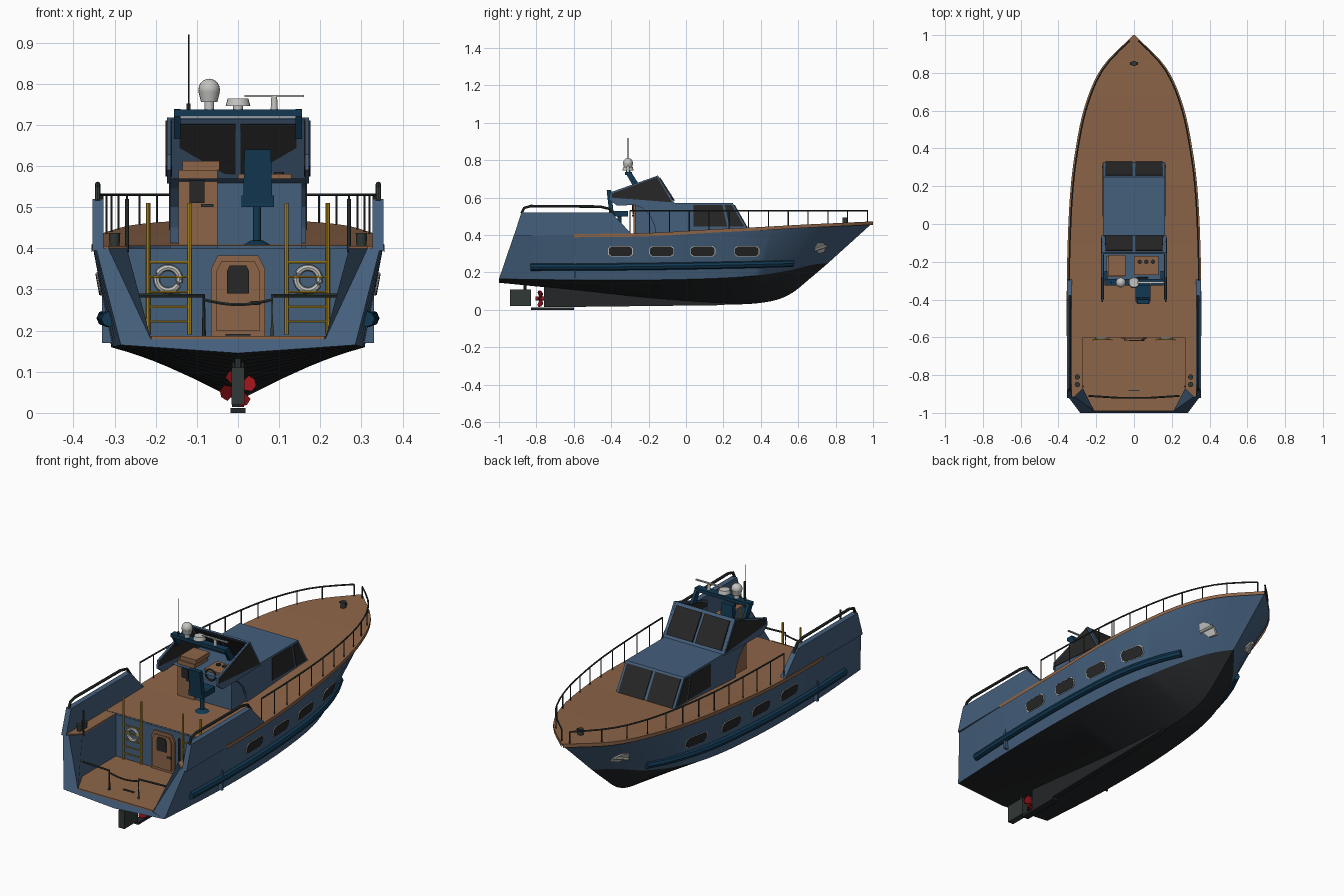
import bpy, bmesh, math
from mathutils import Vector as V, Matrix

if "Cube" in bpy.data.objects:
    bpy.data.objects.remove(bpy.data.objects["Cube"])

def mat(name, c):
    m = bpy.data.materials.new(name)
    m.diffuse_color = (*c, 1)
    m.use_nodes = True
    m.node_tree.nodes["Principled BSDF"].inputs["Base Color"].default_value = m.diffuse_color
    return m
BLUE = mat("hull_blue", (0.058, 0.115, 0.2))
NAVY = mat("navy", (0.006, 0.04, 0.085))
TEAK = mat("teak", (0.27, 0.13, 0.065))
BLACK = mat("bottom_black", (0.017, 0.019, 0.021))
GLASS = mat("dark_glass", (0.02, 0.02, 0.02))
METAL = mat("dark_metal", (0.03, 0.04, 0.036))
GREY = mat("light_grey", (0.55, 0.55, 0.53))
RED = mat("red", (0.3, 0.006, 0.01))
YELLOW = mat("yellow", (0.6, 0.36, 0.02))

def finish(name, bm, mats, smooth=False):
    bmesh.ops.remove_doubles(bm, verts=bm.verts, dist=1e-5)
    bmesh.ops.recalc_face_normals(bm, faces=bm.faces)
    me = bpy.data.meshes.new(name)
    bm.to_mesh(me)
    bm.free()
    for m in (mats if isinstance(mats, list) else [mats]):
        me.materials.append(m)
    o = bpy.data.objects.new(name, me)
    bpy.context.collection.objects.link(o)
    if smooth:
        bpy.ops.object.select_all(action='DESELECT')
        o.select_set(True)
        bpy.context.view_layer.objects.active = o
        bpy.ops.object.shade_smooth_by_angle(angle=math.radians(35))
    return o

def slab(name, pts, off, m):
    """Polygon extruded by a vector."""
    bm = bmesh.new()
    f = bm.faces.new([bm.verts.new(p) for p in pts])
    r = bmesh.ops.extrude_face_region(bm, geom=[f])
    bmesh.ops.translate(bm, vec=V(off), verts=[g for g in r['geom'] if isinstance(g, bmesh.types.BMVert)])
    if f.is_valid and len(bm.faces) == len(pts) + 1:
        bm.faces.new([v for v in f.verts])
    return finish(name, bm, m)

def side(name, yz, x0, x1, m):
    return slab(name, [(x0, y, z) for y, z in yz], (x1 - x0, 0, 0), m)

def box(name, x, y, z, m):
    return slab(name, [(x[0], y[0], z[0]), (x[1], y[0], z[0]), (x[1], y[1], z[0]), (x[0], y[1], z[0])],
                (0, 0, z[1] - z[0]), m)

def cone(name, loc, r1, r2, h, m, n=20):
    bm = bmesh.new()
    bmesh.ops.create_cone(bm, cap_ends=True, segments=n, radius1=r1, radius2=r2, depth=h,
                          matrix=Matrix.Translation(loc))
    return finish(name, bm, m, True)

def tube(name, pts, r, m, n=8):
    """Straight-segment tube through points."""
    pts = [V(p) for p in pts]
    bm = bmesh.new()
    rings = []
    for i, p in enumerate(pts):
        d = (pts[min(i + 1, len(pts) - 1)] - pts[max(i - 1, 0)]).normalized()
        a = d.cross(V((0, 0, 1)) if abs(d.z) < 0.9 else V((1, 0, 0))).normalized()
        b = d.cross(a)
        rings.append([bm.verts.new(p + r * (math.cos(t) * a + math.sin(t) * b))
                      for t in (2 * math.pi * k / n for k in range(n))])
    for q, w in zip(rings, rings[1:]):
        for k in range(n):
            bm.faces.new((q[k], q[(k + 1) % n], w[(k + 1) % n], w[k]))
    bm.faces.new(rings[0])
    bm.faces.new(rings[-1])
    return finish(name, bm, m, True)

# hull stations: keel (y,z), chine (x,y,z), sheer (x,y,z)
ST = [((-1, .145), (.285, -1, .165), (.345, -.92, .40)), ((-.6, .105), (.305, -.6, .16), (.352, -.6, .40)),
      ((-.2, .06), (.305, -.2, .16), (.35, -.2, .405)), ((.2, .03), (.28, .15, .168), (.335, .15, .425)),
      ((.42, .04), (.235, .36, .182), (.305, .4, .437)), ((.55, .08), (.16, .55, .21), (.255, .63, .45)),
      ((.66, .165), (.075, .67, .24), (.165, .83, .459)), ((.76, .25), (0, .76, .25), (0, 1, .467))]
ST = [[V((0, *k)), V(c), V(s)] for k, c, s in ST]
rows = []
for i in range(7):
    for k in range(4):
        t, row = k / 4, []
        for j in range(3):
            b, c = ST[i][j], ST[i + 1][j]
            a = ST[i - 1][j] if i else 2 * b - c
            d = ST[i + 2][j] if i < 6 else 2 * c - b
            row.append(.5 * (2 * b + (c - a) * t + (2 * a - 5 * b + 4 * c - d) * t * t
                             + (3 * b - a - 3 * c + d) * t ** 3))
        rows.append(row)
rows.append(ST[7])

def hull_pt(y, z, off=0, s=1):
    """Point on the topside at height z."""
    ps = [c.lerp(h, (z - c.z) / (h.z - c.z)) for _, c, h in rows]
    for p, q in zip(ps, ps[1:]):
        if p.y <= y <= q.y:
            return V((s * (p.lerp(q, (y - p.y) / (q.y - p.y)).x + off), y, z))
    return V((0, y, z))

def sheer(y):
    for (_, _, p), (_, _, q) in zip(rows, rows[1:]):
        if p.y <= y <= q.y:
            return p.lerp(q, (y - p.y) / (q.y - p.y))
    return rows[-1][2]

# hull shell, open at the stern
bm = bmesh.new()
for s in (1, -1):
    g = [[bm.verts.new((s * p.x, p.y, p.z)) for p in r] for r in rows]
    for a, b in zip(g, g[1:]):
        for j in (0, 1):
            bm.faces.new((a[j], b[j], b[j + 1], a[j + 1])).material_index = 1 - j
finish("hull", bm, [BLUE, BLACK], True)
# main deck with edge
bm = bmesh.new()
g = []
for _, _, p in rows[4:]:
    x = p.x + .004
    g.append([bm.verts.new(c) for c in ((-x, p.y, p.z - .012), (-x, p.y, p.z + .006),
                                        (x, p.y, p.z + .006), (x, p.y, p.z - .012))])
for a, b in zip(g, g[1:]):
    for j in range(3):
        bm.faces.new((a[j], b[j], b[j + 1], a[j + 1]))
finish("main_deck", bm, TEAK)

# cockpit and stern
slab("transom_sill", [(-.285, -1, .165), (0, -1, .145), (.285, -1, .165), (.21, -.99, .18), (-.21, -.99, .18)],
     (0, .008, 0), BLUE)
slab("cockpit_floor", [(-.21, -.99, .175), (.21, -.99, .175), (.27, -.87, .175), (.27, -.6, .175),
                       (-.27, -.6, .175), (-.27, -.87, .175)], (0, 0, .012), TEAK)
box("cockpit_bulkhead", (-.33, .33), (-.6, -.59), (.17, .4), BLUE)
box("floor_hatch_handle", (-.03, .03), (-.885, -.878), (.187, .192), METAL)
for s in (1, -1):
    slab("transom_side", [(s * .285, -1, .165), (s * .345, -.92, .40), (s * .315, -.915, .40), (s * .21, -.99, .175)],
         (0, .006, 0), BLUE)
    slab("stern_flare", [(s * .21, -.99, .175), (s * .315, -.915, .40), (s * .27, -.87, .40), (s * .27, -.87, .175)],
         (s * .004, 0, 0), BLUE)
    box("cockpit_side_wall", (s * .27, s * .276), (-.87, -.6), (.175, .4), BLUE)
    slab("side_ledge", [(s * .27, -.6, .395), (s * .27, -.87, .395), (s * .315, -.912, .395), (s * .34, -.912, .395),
                        (s * .34, -.6, .395)], (0, 0, .01), TEAK)
    side("bulwark", [(-.921, .395), (-.88, .52), (-.4, .52), (-.285, .4)], s * .327, s * .354, BLUE)
    tube("bulwark_rail", [(s * .341, y, z) for y, z in ((-.88, .515), (-.865, .545), (-.83, .555), (-.46, .552),
                                                        (-.41, .54), (-.38, .5))], .007, METAL)
    tube("stern_post", [(s * .27, -.86, .39), (s * .27, -.86, .52)], .005, METAL)
    for dy in (-.02, .02):
        cone("stern_bollard", (s * .3, -.83 + dy, .42), .012, .014, .035, METAL, 12)
    # ladder, lifebuoy, gate
    for x in (.118, .218):
        tube("ladder_rail", [(s * x, -.612, .19), (s * x, -.612, .51)], .005, YELLOW)
    for k in range(5):
        z = .222 + k * .036
        tube("ladder_rung", [(s * .118, -.612, z), (s * .218, -.612, z)], .003, YELLOW, 6)
    ring = [(s * .17 + .028 * math.cos(a), -.606, .325 + .028 * math.sin(a))
            for a in (k * math.pi / 12 for k in range(25))]
    tube("lifebuoy", ring, .008, GREY)
    tube("gate_rail", [(s * .24, -.91, .285), (s * .083, -.92, .285), (s * .083, -.92, .185)], .005, METAL)
    # hull rub rail, portholes, anchor
    n = 16
    tube("rub_rail", [hull_pt(-.83 + 1.4 * k / n, .228 + .02 * (k / n) ** 2, .004, s) for k in range(n + 1)],
         .019, NAVY)
    for y in (-.35, -.13, .09, .325):
        for nm, k, o, m in (("porthole_rim", 1.08, .001, GREY), ("porthole", 1, .003, GLASS)):
            shape = [(a * k, b * k) for a, b in ((-.062, -.014), (-.048, -.026), (.048, -.026), (.062, -.014),
                                                 (.062, .014), (.048, .026), (-.048, .026), (-.062, .014))]
            slab(nm, [hull_pt(y + a, .313 + b, o, s) for a, b in shape], (s * .003, 0, 0), m)
    slab("anchor_plate", [hull_pt(.72 + a, .33 + b, .003, s) for a, b in ((-.03, 0), (-.01, -.03), (.02, -.022),
                          (.03, .01), (.01, .03), (-.02, .025))], (s * .01, 0, 0), GREY)
    tube("anchor_arm", [hull_pt(.69, .32, .016, s), hull_pt(.75, .34, .016, s)], .008, GREY)
    # bow railing
    ys = [-.3 + 1.27 * k / 24 for k in range(25)]
    tube("bow_rail", [(s * max(sheer(y).x - .008, 0), y, .53) for y in ys], .004, METAL, 6)
    for y in ys[::2]:
        p = sheer(y)
        tube("stanchion", [(s * (p.x - .008), y, p.z), (s * (p.x - .008), y, .53)], .0028, METAL, 6)
    # flybridge side screen
    side("flybridge_side", [(-.06, .565), (-.15, .718), (-.405, .628), (-.412, .59), (-.37, .558)],
         s * .163, s * .173, BLUE)
    side("flybridge_side_window", [(-.075, .575), (-.155, .71), (-.395, .622), (-.4, .6)], s * .16, s * .176, GLASS)
    # trunk cabin glass
    side("cabin_side_window", [(.04, .445), (.04, .56), (.195, .56), (.22, .445)], s * .165, s * .168, GLASS)
    side("cabin_front_quarter_window", [(.232, .445), (.207, .56), (.245, .56), (.312, .445)], s * .165, s * .168, GLASS)
    slab("cabin_windscreen", [(s * .008, .329, .432), (s * .152, .329, .432), (s * .152, .256, .56),
                              (s * .008, .256, .56)], (0, .004, .003), GLASS)
    slab("flybridge_windscreen", [(s * .008, -.067, .582), (s * .155, -.067, .582), (s * .15, -.145, .704),
                                  (s * .008, -.145, .704)], (0, .007, .004), GLASS)
    slab("flybridge_windscreen_inside", [(s * .006, -.072, .582), (s * .145, -.072, .59), (s * .14, -.15, .704),
                                         (s * .006, -.15, .704)], (0, -.006, -.003), GLASS)
    # arch legs
    side("arch_leg", [(-.25, .67), (-.285, .665), (-.325, .735), (-.295, .738)], s * .14, s * .155, NAVY)
tube("gate_chain", [(-.083 + .166 * k / 8, -.92, .275 - .012 * math.sin(k * math.pi / 8)) for k in range(9)],
     .004, METAL, 6)

# cockpit door
def arch_door(name, w, z0, z1, y, m):
    c = .25 * w
    slab(name, [(-w, y, z0), (w, y, z0), (w, y, z1 - 2 * c), (w - c, y, z1), (c - w, y, z1), (-w, y, z1 - 2 * c)],
         (0, -.009, 0), m)
arch_door("cockpit_door", .066, .187, .382, -.6, TEAK)
arch_door("cockpit_door_panel", .054, .2, .368, -.607, TEAK)
arch_door("cockpit_door_window", .027, .29, .358, -.611, GLASS)
box("cockpit_door_handle", (.03, .055), (-.62, -.61), (.262, .272), METAL)

# cabin with curved aft cutout
side("cabin", [(-.16, .4), (.338, .42), (.25, .57), (-.3, .57), (-.235, .545), (-.19, .50), (-.168, .45)],
     -.165, .165, BLUE)
slab("flybridge_screen_frame", [(-.17, -.058, .565), (.17, -.058, .565), (.165, -.152, .718), (-.165, -.152, .718)],
     (0, -.008, -.004), BLUE)
box("console_base", (-.05, .155), (-.272, -.16), (.4, .565), BLUE)
box("helm_dash", (0, .13), (-.27, -.17), (.56, .58), TEAK)
for x in (.03, .065, .1):
    cone("gauge", (x, -.2, .582), .012, .012, .006, GLASS, 12)
tube("steering_wheel", [(.045 + .028 * math.cos(a), -.285, .565 + .028 * math.sin(a))
                        for a in (k * math.pi / 8 for k in range(17))], .004, METAL, 6)
box("cabin_door", (-.145, -.05), (-.28, -.17), (.405, .59), TEAK)
box("cabin_door_hatch", (-.135, -.045), (-.275, -.165), (.59, .612), TEAK)
box("cabin_door_window", (-.118, -.082), (-.286, -.28), (.51, .565), GLASS)
box("cabin_door_handle", (-.09, -.06), (-.29, -.28), (.5, .508), METAL)

# helm seat
slab("seat_back", [(.012, -.385, .5), (.084, -.385, .5), (.08, -.4, .64), (.016, -.4, .64)], (0, -.024, 0), NAVY)
box("seat", (.008, .088), (-.41, -.31), (.5, .528), NAVY)
cone("seat_pedestal", (.046, -.355, .455), .01, .01, .1, NAVY, 12)
cone("seat_foot", (.046, -.355, .412), .04, .015, .014, NAVY, 10)

# arch and antennas
box("arch_bar", (-.155, .155), (-.325, -.29), (.72, .737), NAVY)
cone("dome_stand", (-.07, -.31, .745), .012, .012, .03, GREY)
cone("dome_base", (-.07, -.31, .768), .02, .026, .025, GREY)
bm = bmesh.new()
bmesh.ops.create_uvsphere(bm, u_segments=20, v_segments=12, radius=.026,
                          matrix=Matrix.Translation((-.07, -.31, .786)))
finish("satellite_dome", bm, GREY, True)
cone("radome_low", (0, -.31, .74), .012, .012, .02, GREY)
cone("radome", (0, -.31, .755), .03, .025, .018, GREY)
cone("radar_post", (.088, -.31, .75), .009, .007, .036, GREY)
box("radar_bar", (.016, .16), (-.315, -.305), (.768, .773), GREY)
tube("whip_base", [(-.12, -.31, .73), (-.12, -.31, .752)], .005, METAL)
tube("whip_antenna", [(-.12, -.31, .75), (-.12, -.31, .92)], .0018, METAL, 6)

# bow bollard
for dx in (-.0, ):
    cone("bow_bollard", (dx, .85, .48), .014, .014, .03, METAL, 12)
    tube("bow_bollard_bar", [(-.02, .85, .487), (.02, .85, .487)], .005, METAL)

# running gear
side("skeg", [(-.76, .13), (-.76, .014), (.2, .025), (.3, .06)], -.014, .014, BLACK)
box("shoe", (-.018, .018), (-.83, -.6), (0, .012), BLACK)
box("rudder", (-.016, .016), (-.94, -.83), (.02, .11), METAL)
tube("rudder_stock", [(0, -.86, .1), (0, -.86, .15)], .008, METAL)
tube("propeller_hub", [(0, -.75, .06), (0, -.805, .06)], .011, RED, 12)
for k in range(4):
    a = k * math.pi / 2 + .4
    u, w = V((math.cos(a), 0, math.sin(a))), V((-math.sin(a), 0, math.cos(a)))
    c = V((0, -.78, .06))
    slab("propeller_blade", [c + u * r + w * t + V((0, t * .7, 0)) for r, t in
                             ((.006, -.006), (.028, -.02), (.043, -.012), (.046, .004), (.036, .018), (.006, .007))],
         (0, .004, 0), RED)
